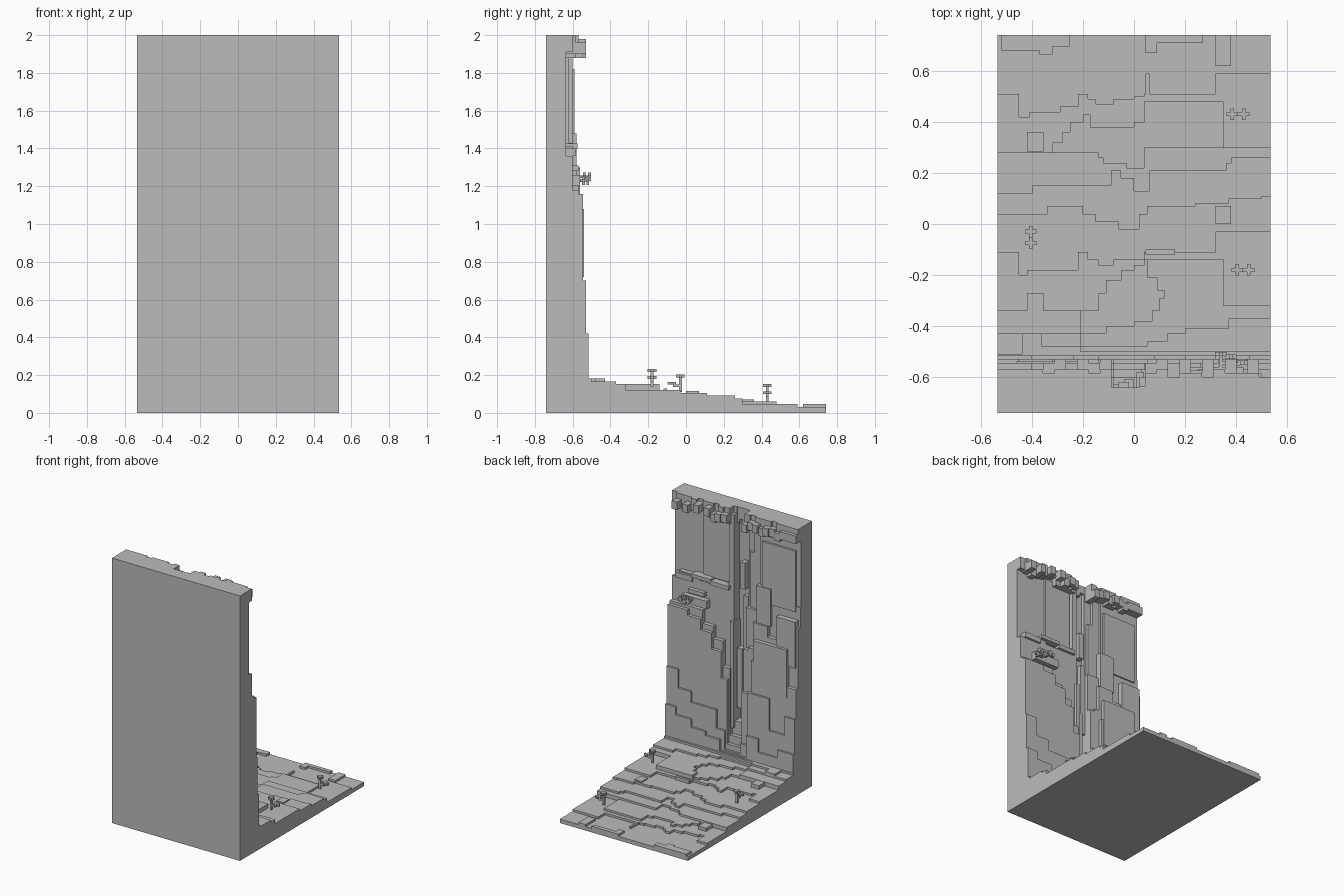
import bpy
import bmesh
import random
from mathutils import Vector

cube = bpy.data.objects.get("Cube")
if cube:
    bpy.data.objects.remove(cube, do_unlink=True)

rng = random.Random(4)
HALF, BACK, FRONT = .535, -.74, .74

stone = bpy.data.materials.new("grey stone")
stone.use_nodes = True
grey = (.5, .5, .5, 1)
stone.diffuse_color = grey
stone.node_tree.nodes["Principled BSDF"].inputs["Base Color"].default_value = grey


def finish(name, bm):
    bmesh.ops.recalc_face_normals(bm, faces=bm.faces)
    mesh = bpy.data.meshes.new(name)
    bm.to_mesh(mesh)
    bm.free()
    mesh.materials.append(stone)
    obj = bpy.data.objects.new(name, mesh)
    bpy.context.collection.objects.link(obj)
    return obj


def add_box(bm, x, y, z):
    corners = bmesh.ops.create_cube(bm, size=1)["verts"]
    for v in corners:
        v.co = Vector([a + (b - a) * (c + .5) for (a, b), c in zip((x, y, z), v.co)])


def box(name, x, y, z):
    bm = bmesh.new()
    add_box(bm, x, y, z)
    return finish(name, bm)


def stepped(points):
    """Turn sparse points, in hundredths, into a right-angled outline."""
    line = [(-HALF, points[0][1] / 100)]
    for px, py in points[1:]:
        px, py = px / 100, py / 100
        line += [(px, line[-1][1]), (px, py)]
    line.append((HALF, line[-1][1]))
    return [p for i, p in enumerate(line) if i == 0 or p != line[i - 1]]


def extrude_outline(name, outline, place, shift):
    bm = bmesh.new()
    face = bm.faces.new([bm.verts.new(place(a, b)) for a, b in outline])
    grown = bmesh.ops.extrude_face_region(bm, geom=[face])
    moved = [v for v in grown["geom"] if isinstance(v, bmesh.types.BMVert)]
    bmesh.ops.translate(bm, verts=moved, vec=shift)
    return finish(name, bm)


def terrace(name, height, points):
    outline = stepped(points) + [(HALF, BACK), (-HALF, BACK)]
    extrude_outline(name, outline, lambda a, b: (a, b, 0), (0, 0, height))


def wall_layer(name, depth, points):
    outline = stepped(points) + [(HALF, 0), (-HALF, 0)]
    extrude_outline(name, outline, lambda a, b: (a, BACK, b), (0, depth - BACK, 0))


# Floor: a base slab and terraces that climb towards the wall
box("floor_base", (-HALF, HALF), (BACK, FRONT), (0, .03))
terrace("terrace_a", .046, [(-54, 51), (-45, 42), (-41, 44), (-29, 46), (-22, 51),
                            (-18, 49), (-15, 47), (-8, 49), (0, 50), (4, 51)])
terrace("terrace_b", .061, [(-54, 28), (-32, 32), (-28, 36), (-25, 40), (-20, 43),
                            (-17, 38), (0, 40), (4, 48), (35, 30)])
terrace("terrace_c", .076, [(-54, 28), (-14, 26), (-12, 24), (-3, 22), (4, 30)])
terrace("terrace_d", .091, [(-54, 12), (-40, 15), (-9, 21), (-5, 18), (0, 13),
                            (6, 21), (36, 24), (38, 26)])
terrace("terrace_e", .106, [(-54, 4), (-34, 7), (-20, 4), (-15, 1), (-6, -2),
                            (2, 4), (5, 7), (24, 8), (37, 10), (50, 11)])
terrace("terrace_f", .122, [(-54, -11), (-45, -20), (-42, -18), (-22, -11), (-18, -14),
                            (-14, -16), (-8, -14), (4, -11), (32, -3)])
terrace("terrace_g", .137, [(-54, -34), (-14, -27), (-11, -22), (-5, -18), (0, -16),
                            (4, -14), (35, -32)])
terrace("terrace_h", .152, [(-54, -34), (-21, -43), (-11, -40), (0, -38), (7, -34),
                            (10, -29), (12, -26), (9, -21), (5, -14), (35, -32)])
terrace("terrace_i", .167, [(-54, -43), (-21, -48), (5, -46), (13, -43), (20, -41), (37, -37)])
terrace("terrace_j", .182, [(-54, -51), (-44, -43), (-36, -48), (-21, -50)])

# Raised paving slabs lying on the terraces
slabs = [(-.52, -.36, .68, FRONT, .046), (-.37, -.32, .665, FRONT, .046),
         (-.32, -.25, .695, FRONT, .046), (.045, .09, .67, FRONT, .046),
         (.09, .27, .71, FRONT, .046), (.32, .38, .62, FRONT, .046),
         (.32, HALF, .51, .59, .046), (.045, .06, .51, .59, .046),
         (-.42, -.355, .285, .36, .07), (-.42, -.355, -.34, -.27, .15),
         (.32, .38, 0, .07, .115), (.045, .16, -.12, -.1, .13)]
for i, (x0, x1, y0, y1, top) in enumerate(slabs):
    box(f"paving_slab_{i}", (x0, x1), (y0, y1), (0, top))

# Wall: core slab, then broad layers that thicken towards the foot
box("wall_core", (-HALF, HALF), (BACK, -.665), (0, 2))
wall_layer("wall_upper_layer", -.6, [(-54, 140), (-30, 128), (-8, 40), (2, 143), (7, 138),
                                    (30, 141), (48, 136)])
wall_layer("wall_middle_layer", -.57, [(-54, 125), (-42, 112), (-28, 120), (-16, 98),
                                      (-8, 30), (3, 80), (9, 99), (17, 108), (26, 118)])
wall_layer("wall_lower_layer", -.545, [(-54, 80), (-36, 92), (-16, 66), (-8, 24), (4, 72),
                                      (9, 92), (17, 104), (26, 112), (37, 116)])
wall_layer("wall_foot_layer", -.53, [(-54, 58), (-45, 44), (-28, 52), (-14, 28), (-8, 20),
                                    (5, 34), (12, 48), (33, 56), (44, 70)])
wall_layer("wall_footing", -.515, [(-54, 32), (-40, 26), (-24, 36), (-14, 19), (8, 27),
                                  (20, 30), (32, 36), (45, 42)])

# Upright panels and columns beside the central groove
panels = [(-HALF, -.2, 0, 2, -.605), (-.2, -.14, 0, 2, -.62), (-.14, -.08, 0, 2, -.64),
          (.02, HALF, 0, 2, -.635), (.07, .29, 1.42, 1.92, -.62),
          (-.5, -.22, 1.36, 1.82, -.59), (-.3, -.18, 1.2, 1.48, -.58),
          (-.52, -.36, .95, 1.3, -.56), (-.46, -.18, .72, 1.08, -.54),
          (-.32, -.14, .42, .68, -.53), (-.14, -.1, 1.1, 1.7, -.62),
          (-.08, -.04, .8, 1.35, -.63), (-.04, 0, .5, .95, -.61),
          (.01, .04, .35, 1.15, -.58), (.02, .06, 1.25, 1.95, -.6),
          (-.06, -.02, 1.4, 1.6, -.62), (-.18, -.12, .6, 1.0, -.57)]
for i, (x0, x1, z0, z1, depth) in enumerate(panels):
    box(f"wall_panel_{i}", (x0, x1), (BACK, depth), (z0, z1))

# Broken ledge halfway up the left side, and the shelf under it
ledges = [(.05, .2, 1.38, 1.41, -.58), (.2, .36, 1.4, 1.425, -.575),
          (.36, .5, 1.36, 1.4, -.585), (.22, .43, 1.2, 1.26, -.56),
          (.25, .38, 1.28, 1.31, -.57)]
for i, (x0, x1, z0, z1, depth) in enumerate(ledges):
    box(f"wall_ledge_{i}", (x0, x1), (BACK, depth), (z0, z1))

# Ragged overhang along the top of the wall
bm = bmesh.new()
count = 24
width = 2 * HALF / count
for i in range(count):
    x = -HALF + i * width
    in_groove = -.13 < x < .01
    rim = -.64 if in_groove else -.57 - rng.choice((0, .015, .03))
    drop = rng.choice((.06, .09, .12))
    add_box(bm, (x, x + width), (BACK, rim), (2 - drop, 2))
    if not in_groove and rng.random() < .6:
        low = rng.choice((1.88, 1.9, 1.92))
        add_box(bm, (x, x + width), (BACK, rng.choice((-.53, -.545))), (low, low + .06))
finish("wall_overhang", bm)


# Small plants: a thin stem carrying two flat cross-shaped tufts
def plant(name, base, up, side, height=.08):
    base, up, side = Vector(base), Vector(up), Vector(side)
    across = up.cross(side)
    unit = .015
    bm = bmesh.new()

    def block(centre, along_side, along_across, along_up):
        extent = side * along_side + across * along_across + up * along_up
        add_box(bm, *[(c - abs(e) / 2, c + abs(e) / 2) for c, e in zip(centre, extent)])

    block(base + up * height / 2, unit, unit, height)
    for offset, level in ((0, height), (3 * unit, height * .55)):
        centre = base + side * offset + up * level
        block(centre, 3 * unit, unit, unit)
        block(centre, unit, 3 * unit, unit)
    block(base + side * unit + up * height * .4, 3 * unit, unit, unit)
    finish(name, bm)


UP, OUT, X, Y = (0, 0, 1), (0, 1, 0), (1, 0, 0), (0, -1, 0)
plant("floor_plant_front", (.385, .43, .06), UP, X, .085)
plant("floor_plant_left", (.405, -.18, .14), UP, X, .085)
plant("floor_plant_right", (-.405, -.03, .11), UP, Y, .085)
plant("wall_plant_upper", (.34, -.57, 1.25), OUT, X, .06)
plant("wall_plant_lower", (.38, -.57, 1.23), OUT, X, .05)
